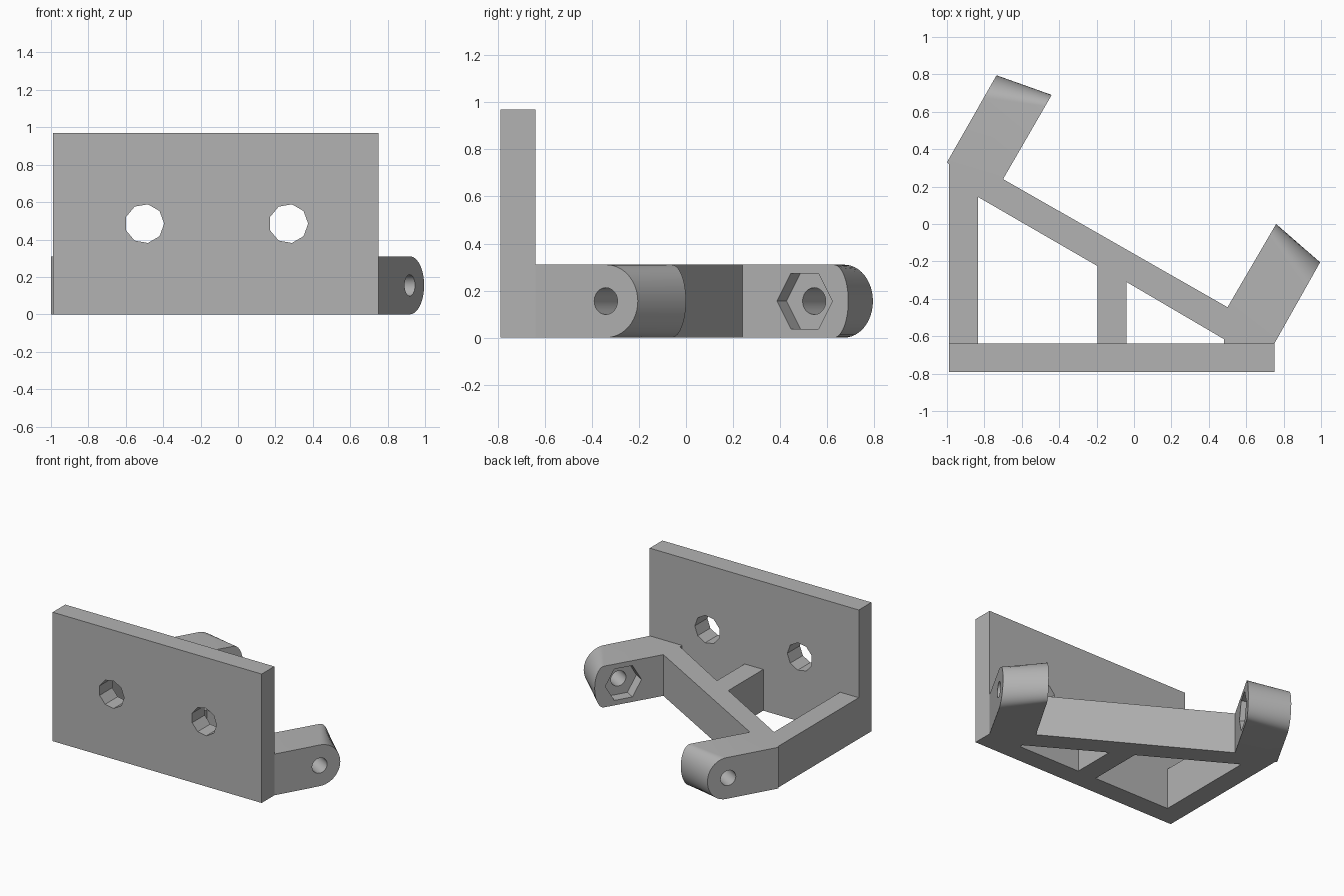
import bpy, bmesh
from math import sin, cos, pi, radians
from mathutils import Matrix, Vector

cube = bpy.data.objects.get("Cube")
if cube:
    bpy.data.objects.remove(cube, do_unlink=True)

grey = bpy.data.materials.new("plain grey")
grey.use_nodes = True
grey.diffuse_color = (0.45, 0.45, 0.45, 1)
grey.node_tree.nodes["Principled BSDF"].inputs["Base Color"].default_value = grey.diffuse_color

H = 0.31          # height of frame and arms
ACROSS = Vector((cos(radians(-30)), sin(radians(-30)), 0))   # bore direction


def loft(name, ring_a, ring_b):
    """Solid between two matching rings of points."""
    bm = bmesh.new()
    a = [bm.verts.new(p) for p in ring_a]
    b = [bm.verts.new(p) for p in ring_b]
    bm.faces.new(a)
    bm.faces.new(b)
    for i in range(len(a)):
        j = (i + 1) % len(a)
        bm.faces.new((a[i], a[j], b[j], b[i]))
    bmesh.ops.recalc_face_normals(bm, faces=bm.faces)
    mesh = bpy.data.meshes.new(name)
    bm.to_mesh(mesh)
    bm.free()
    mesh.materials.append(grey)
    obj = bpy.data.objects.new(name, mesh)
    bpy.context.collection.objects.link(obj)
    return obj


def prism(name, outline, z0, z1):
    return loft(name, [(x, y, z0) for x, y in outline], [(x, y, z1) for x, y in outline])


def rod(name, centre, axis, radius, sides, before, after):
    """Many-sided rod along a horizontal axis, first corner level with the centre."""
    side = Vector((-axis.y, axis.x, 0))
    ring = [Vector(centre) + radius * (cos(t) * side + Vector((0, 0, sin(t))))
            for t in (2 * pi * i / sides for i in range(sides))]
    return loft(name, [p - axis * before for p in ring], [p + axis * after for p in ring])


def cut(obj, cutters):
    bpy.context.view_layer.objects.active = obj
    for cutter in cutters:
        cutter.hide_render = True
        mod = obj.modifiers.new("cut", "BOOLEAN")
        mod.operation = "DIFFERENCE"
        mod.solver = "EXACT"
        mod.object = cutter
        bpy.ops.object.modifier_apply(modifier=mod.name)
        bpy.data.objects.remove(cutter, do_unlink=True)


# Upright mounting plate with two nine-sided holes
plate = prism("mounting_plate", [(-.99, -.79), (.75, -.79), (.75, -.64), (-.99, -.64)], 0, .97)
cut(plate, [rod("hole_cutter", (x, -.72, .485), Vector((0, -1, 0)), .105, 9, .3, .3)
            for x in (-.5, .27)])

# Flat frame with two windows, leaving side bar, rib and diagonal brace
frame = prism("frame", [(-.99, -.64), (.75, -.64), (.5, -.445), (-.7, .24), (-1, .33), (-.99, .32)], 0, H)
windows = [
    [(-.835, -.7), (-.195, -.7), (-.195, -.225), (-.835, .145)],
    [(-.04, -.7), (.48, -.7), (.48, -.615), (-.04, -.31)],
]
cut(frame, [prism("window_cutter", w, -.1, H + .1) for w in windows])


# Arms with rounded ends; the rounding is deeper on one cheek
def cheek(root, tip, depth):
    root, tip = Vector((*root, 0)), Vector((*tip, 0))
    along = (tip - root).normalized()
    ring = [root, *(tip + along * depth * (cos(t) - 1) + Vector((0, 0, H / 2 * (1 + sin(t))))
                    for t in (pi * (i / 24 - .5) for i in range(25)))]
    return ring + [root + Vector((0, 0, H))]


def arm(name, left, right, bore, nut, inward):
    obj = loft(name, cheek(*left), cheek(*right))
    cut(obj, [
        rod("bore_cutter", (*bore, H / 2), ACROSS, .057, 24, .5, .5),
        # hexagonal nut pocket on the inner cheek
        rod("nut_cutter", (*nut, H / 2), ACROSS * inward, .136, 6, .1, .08),
    ])
    bpy.ops.object.select_all(action="DESELECT")
    obj.select_set(True)
    bpy.ops.object.shade_smooth_by_angle(angle=radians(30))


arm("right_arm", ((-1, .33), (-.735, .795), .14), ((-.7, .24), (-.44, .69), .07),
    (-.547, .505), (-.547, .505), -1)
arm("left_arm", ((.5, -.445), (.76, 0), .07), ((.75, -.64), (.995, -.205), .155),
    (.917, -.34), (.653, -.187), 1)
